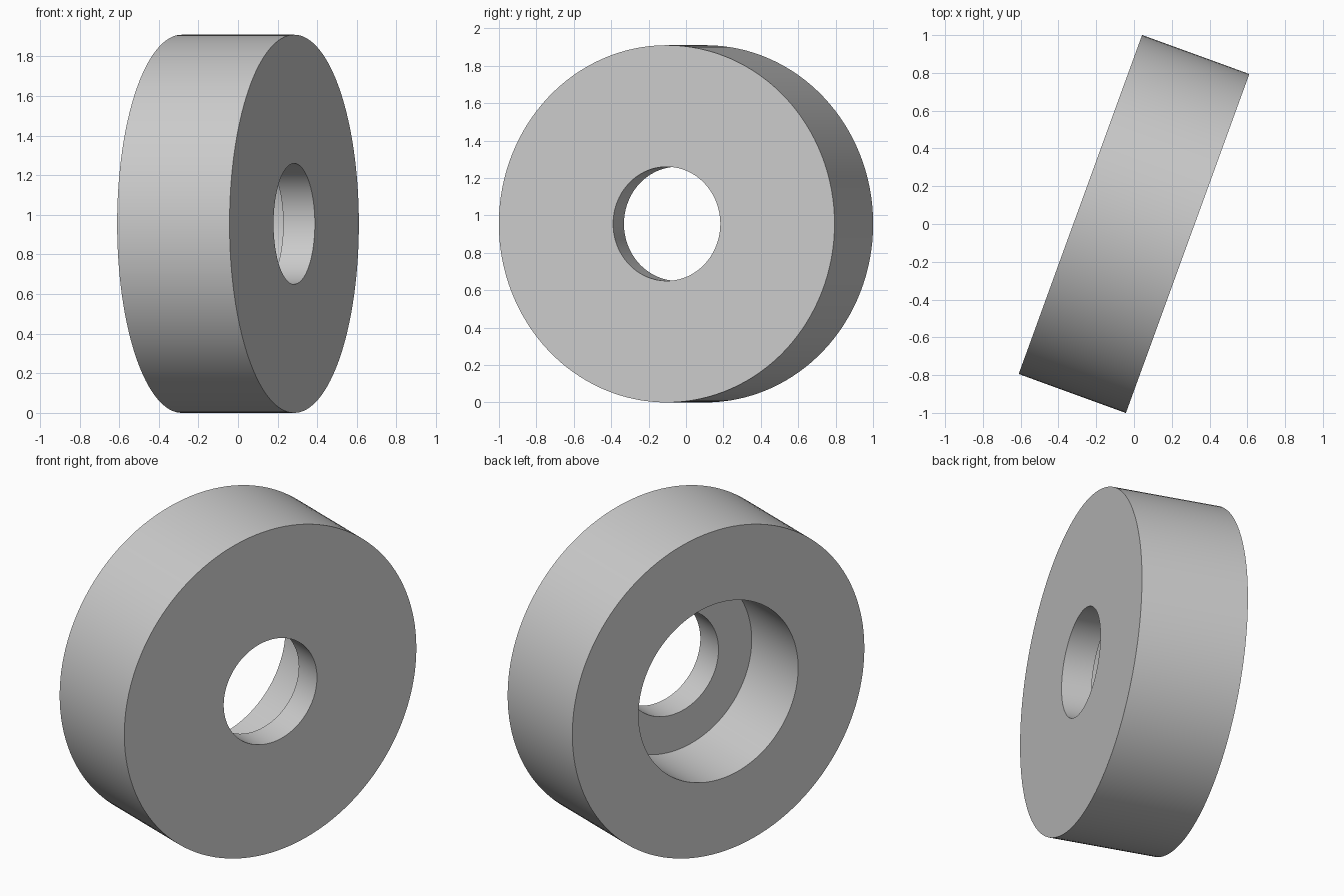
import bpy
import bmesh
from math import radians, tau
from mathutils import Matrix, Vector

cube = bpy.data.objects.get("Cube")
if cube:
    bpy.data.objects.remove(cube, do_unlink=True)

RADIUS, HOLE, BORE = 0.955, 0.305, 0.522
HALF = 0.302          # half of the width along the axle
STEP = HALF - 0.17    # position of the counterbore floor
SEGMENTS = 128

grey = bpy.data.materials.new("light grey")
grey.use_nodes = True
color = (0.6, 0.6, 0.6, 1)
grey.diffuse_color = color
grey.node_tree.nodes["Principled BSDF"].inputs["Base Color"].default_value = color

# Closed cross-section (axle position, radius) swept round the axle
profile = [(HALF, HOLE), (HALF, RADIUS), (-HALF, RADIUS),
           (-HALF, BORE), (STEP, BORE), (STEP, HOLE)]
bm = bmesh.new()
points = [bm.verts.new((x, 0, r)) for x, r in profile]
edges = [bm.edges.new((a, b)) for a, b in zip(points, points[1:] + points[:1])]
bmesh.ops.spin(bm, geom=points + edges, cent=(0, 0, 0), axis=(1, 0, 0),
               angle=tau, steps=SEGMENTS, use_merge=True)
bmesh.ops.remove_doubles(bm, verts=bm.verts, dist=0.0001)
bmesh.ops.recalc_face_normals(bm, faces=bm.faces)

# Stand the ring on the ground and turn its axle
bm.transform(Matrix.Translation(Vector((0, 0, RADIUS))) @ Matrix.Rotation(radians(-20), 4, "Z"))

mesh = bpy.data.meshes.new("counterbored_ring")
bm.to_mesh(mesh)
bm.free()
mesh.materials.append(grey)
ring = bpy.data.objects.new("counterbored_ring", mesh)
bpy.context.collection.objects.link(ring)

# Smooth walls, crisp rims
bpy.ops.object.select_all(action="DESELECT")
ring.select_set(True)
bpy.context.view_layer.objects.active = ring
bpy.ops.object.shade_smooth_by_angle(angle=radians(30))
